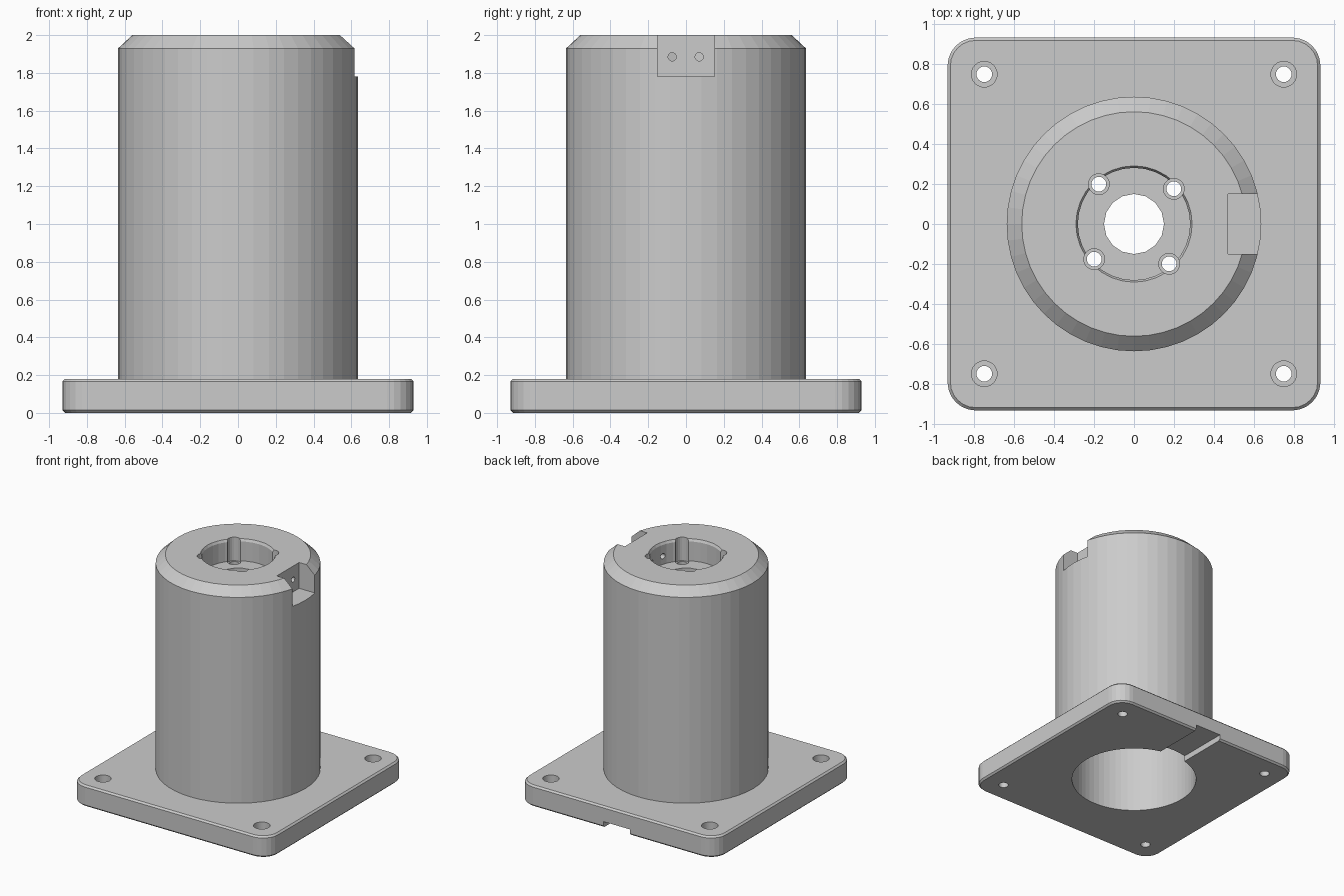
import bpy, bmesh, math
from mathutils import Matrix, Vector

if "Cube" in bpy.data.objects:
    bpy.data.objects.remove(bpy.data.objects["Cube"], do_unlink=True)

# One grey for the whole part
GREY = (0.6, 0.6, 0.6, 1)
grey = bpy.data.materials.new("plain grey")
grey.diffuse_color = GREY
grey.use_nodes = True
grey.node_tree.nodes["Principled BSDF"].inputs["Base Color"].default_value = GREY


def make_object(name, bm):
    bmesh.ops.recalc_face_normals(bm, faces=bm.faces)
    mesh = bpy.data.meshes.new(name)
    bm.to_mesh(mesh)
    bm.free()
    mesh.materials.append(grey)
    obj = bpy.data.objects.new(name, mesh)
    bpy.context.collection.objects.link(obj)
    return obj


def lathe(name, profile, segments, centre=(0, 0), matrix=None):
    """Closed solid turned from (radius, height) points, bottom to top."""
    bm = bmesh.new()
    rings = []
    for r, z in profile:
        angles = [2 * math.pi * i / segments for i in range(segments)]
        rings.append([bm.verts.new((centre[0] + r * math.cos(a),
                                    centre[1] + r * math.sin(a), z)) for a in angles])
    for low, high in zip(rings, rings[1:]):
        for i in range(segments):
            j = (i + 1) % segments
            bm.faces.new((low[i], low[j], high[j], high[i]))
    bm.faces.new(rings[0])
    bm.faces.new(rings[-1])
    if matrix:
        bm.transform(matrix)
    return make_object(name, bm)


def box(name, low, high):
    low, high = Vector(low), Vector(high)
    bm = bmesh.new()
    bmesh.ops.create_cube(bm, size=1)
    bmesh.ops.scale(bm, vec=high - low, verts=bm.verts)
    bmesh.ops.translate(bm, vec=(low + high) / 2, verts=bm.verts)
    return make_object(name, bm)


def combine(target, tool, operation):
    """Apply a boolean to the target and remove the tool."""
    tool.hide_render = True
    mod = target.modifiers.new(operation.lower(), "BOOLEAN")
    mod.operation = operation
    mod.solver = "EXACT"
    mod.object = tool
    graph = bpy.context.evaluated_depsgraph_get()
    result = bpy.data.meshes.new_from_object(target.evaluated_get(graph))
    target.modifiers.clear()
    target.data = result
    bpy.data.objects.remove(tool, do_unlink=True)


# Square base plate with rounded corners and slightly chamfered rims
HALF, PLATE_TOP = 0.93, 0.18
bm = bmesh.new()
bmesh.ops.create_cube(bm, size=1)
bmesh.ops.scale(bm, vec=(2 * HALF, 2 * HALF, PLATE_TOP), verts=bm.verts)
bmesh.ops.translate(bm, vec=(0, 0, PLATE_TOP / 2), verts=bm.verts)
upright = [e for e in bm.edges if abs(e.verts[0].co.z - e.verts[1].co.z) > 0.1]
bmesh.ops.bevel(bm, geom=upright, offset=0.14, segments=6, profile=0.5, affect="EDGES")
rims = [e for e in bm.edges if abs(e.verts[0].co.z - e.verts[1].co.z) < 0.01]
bmesh.ops.bevel(bm, geom=rims, offset=0.014, segments=1, affect="EDGES")
housing = make_object("flanged_housing", bm)

# Round tower with a chamfered top
combine(housing, lathe("tower", [(0.635, 0.09), (0.635, 1.93), (0.56, 2)], 48), "UNION")

cutters = [
    # Wide bore from below, seat in the top and shaft hole between them
    lathe("bore", [(0.5, -0.1), (0.5, 1.64)], 64),
    lathe("seat", [(0.28, 1.815), (0.28, 1.98), (0.295, 2.01)], 32),
    lathe("shaft_hole", [(0.15, 1.5), (0.15, 1.9)], 16),
    # Connector notch in the side and cable groove underneath
    box("notch", (0.47, -0.15, 1.78), (0.8, 0.15, 2.1)),
    box("groove", (-0.125, 0.3, -0.1), (0.125, 1.1, 0.05)),
]

# Four stepped screw holes around the seat
for k in range(4):
    a = math.radians(41.5 + 90 * k)
    spot = (0.265 * math.cos(a), 0.265 * math.sin(a))
    cutters.append(lathe("screw_hole", [(0.037, 1.5), (0.037, 1.8), (0.052, 1.8),
                                        (0.052, 2.1)], 20, spot))

# Four counterbored holes at the plate corners
for x in (-0.747, 0.747):
    for y in (-0.747, 0.747):
        cutters.append(lathe("corner_hole", [(0.039, -0.1), (0.039, 0.1), (0.064, 0.1),
                                             (0.064, 0.3)], 24, (x, y)))

# Two wire holes from the notch into the seat
for y in (-0.073, 0.07):
    turn = Matrix.Translation((0, y, 1.885)) @ Matrix.Rotation(math.pi / 2, 4, "Y")
    cutters.append(lathe("wire_hole", [(0.022, 0.22), (0.022, 0.55)], 16, matrix=turn))

for cutter in cutters:
    combine(housing, cutter, "DIFFERENCE")

# Crisp machined faces
for poly in housing.data.polygons:
    poly.use_smooth = False
    poly.material_index = 0
